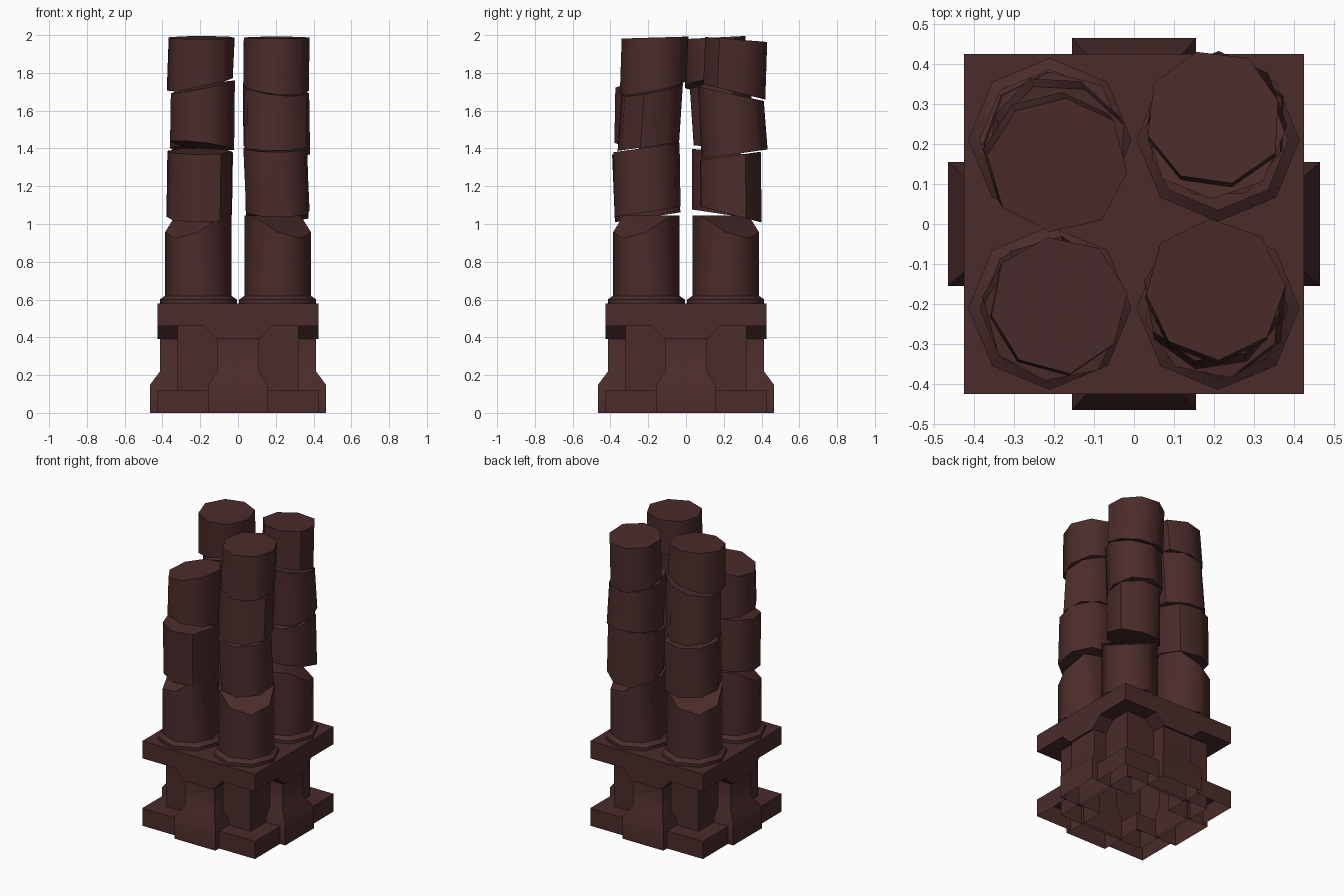
import bpy, bmesh, math, random
from mathutils import Vector

if "Cube" in bpy.data.objects:
    bpy.data.objects.remove(bpy.data.objects["Cube"])

random.seed(4)
stone = bpy.data.materials.new("dark_brown_stone")
stone.diffuse_color = (0.07, 0.025, 0.024, 1)
stone.use_nodes = True
stone.node_tree.nodes["Principled BSDF"].inputs["Base Color"].default_value = stone.diffuse_color


def loft(name, rings, bottom=True, smooth=False, chip=None):
    """Skin a stack of rings into a part; chip = (point, normal) slices a piece off."""
    bm = bmesh.new()
    loops = [[bm.verts.new(p) for p in r] for r in rings]
    n = len(loops[0])
    for a, b in zip(loops, loops[1:]):
        for i in range(n):
            bm.faces.new((a[i], a[(i + 1) % n], b[(i + 1) % n], b[i]))
    bm.faces.new(loops[-1])
    if bottom:
        bm.faces.new(loops[0][::-1])
    if chip:
        geom = bm.verts[:] + bm.edges[:] + bm.faces[:]
        cut = bmesh.ops.bisect_plane(bm, geom=geom, plane_co=chip[0],
                                     plane_no=chip[1], clear_outer=True)
        edges = [e for e in cut["geom_cut"] if isinstance(e, bmesh.types.BMEdge)]
        bmesh.ops.contextual_create(bm, geom=edges)
    bmesh.ops.recalc_face_normals(bm, faces=bm.faces[:])
    me = bpy.data.meshes.new(name)
    bm.to_mesh(me)
    bm.free()
    me.materials.append(stone)
    ob = bpy.data.objects.new(name, me)
    bpy.context.collection.objects.link(ob)
    if smooth:
        bpy.ops.object.select_all(action='DESELECT')
        ob.select_set(True)
        bpy.context.view_layer.objects.active = ob
        bpy.ops.object.shade_smooth_by_angle(angle=math.radians(50))
    return ob


def rect(x0, x1, y0, y1, z):
    return [(x0, y0, z), (x1, y0, z), (x1, y1, z), (x0, y1, z)]


def octagon(c, radii, slope=(0, 0), turn=0.0):
    """Octagon ring around c, tilted by slope in x and y."""
    ring = []
    for i, r in enumerate(radii):
        a = turn + i * math.pi / 4
        dx, dy = r * math.cos(a), r * math.sin(a)
        ring.append((c[0] + dx, c[1] + dy, c[2] + dx * slope[0] + dy * slope[1]))
    return ring


# Plinth core and slab
loft("plinth_core", [rect(-.32, .32, -.32, .32, z) for z in (0, .47)], bottom=False)
loft("slab", [rect(-.425, .425, -.425, .425, z) for z in (.46, .578)])
# Crossed ribs under the slab
steps = ((.11, .39), (.18, .46))
loft("slab_rib_x", [rect(-.425, .425, -h, h, z) for h, z in steps])
loft("slab_rib_y", [rect(-h, h, -.425, .425, z) for h, z in steps])

# Four flared piers, one per side
for k in range(4):
    prof = ((.155, .465, 0), (.155, .465, .15), (.11, .413, .22), (.11, .413, .40))
    pier = loft("pier", [rect(-w, w, -d, -.3, z) for w, d, z in prof],
                bottom=False, smooth=True)
    pier.rotation_euler.z = k * math.pi / 2

# Corner feet and chipped columns with a flared foot
for sx in (-1, 1):
    for sy in (-1, 1):
        xs = sorted((sx * .15, sx * .425))
        ys = sorted((sy * .15, sy * .425))
        loft("corner_foot", [rect(*xs, *ys, z) for z in (0, .12)], bottom=False)
        c = (sx * .21, sy * .21)
        prof = ((.204, .575), (.204, .60), (.176, .62), (.176, 1.045))
        loft("column_base", [octagon((*c, z), [r] * 8) for r, z in prof], smooth=True,
             chip=(Vector((*c, 1.04)), Vector((sx * .4, sy * .4, .85))))

# Shifted upper drums: radius, bottom centre, top centre, bottom tilt, top tilt
drums = {
    "front_right": [
        (.178, (.21, -.2, 1.065), (.195, -.205, 1.405), (0, .16), (0, .14)),
        (.172, (.193, -.2, 1.41), (.19, -.18, 1.715), (0, .14), (-.12, .2)),
        (.174, (.197, -.175, 1.72), (.2, -.165, 1.987), (-.1, .2), (0, .03))],
    "back_right": [
        (.176, (.21, .24, 1.05), (.205, .235, 1.36), (0, -.26), (0, .14)),
        (.172, (.205, .255, 1.37), (.2, .235, 1.69), (0, .14), (0, -.22)),
        (.172, (.2, .255, 1.70), (.2, .265, 1.977), (0, -.25), (0, -.08))],
    "front_left": [
        (.175, (-.205, -.205, 1.035), (-.2, -.22, 1.385), (0, .15), (0, .1)),
        (.173, (-.192, -.205, 1.415), (-.188, -.2, 1.725), (-.12, -.1), (.2, .05))],
    "back_left": [
        (.176, (-.205, .21, 1.05), (-.2, .21, 1.38), (0, -.15), (0, -.1)),
        (.17, (-.2, .205, 1.40), (-.19, .185, 1.72), (0, -.1), (.2, .1)),
        (.172, (-.2, .165, 1.74), (-.19, .15, 1.987), (.2, .1), (0, .05))],
}
for j, (place, parts) in enumerate(drums.items()):
    for i, (r, b, t, bs, ts) in enumerate(parts):
        turn = .25 + .3 * i + .2 * j
        radii = [r * random.uniform(.96, 1.04) for _ in range(8)]
        loft(place + "_drum", [octagon(b, radii, bs, turn), octagon(t, radii, ts, turn)],
             smooth=True)
